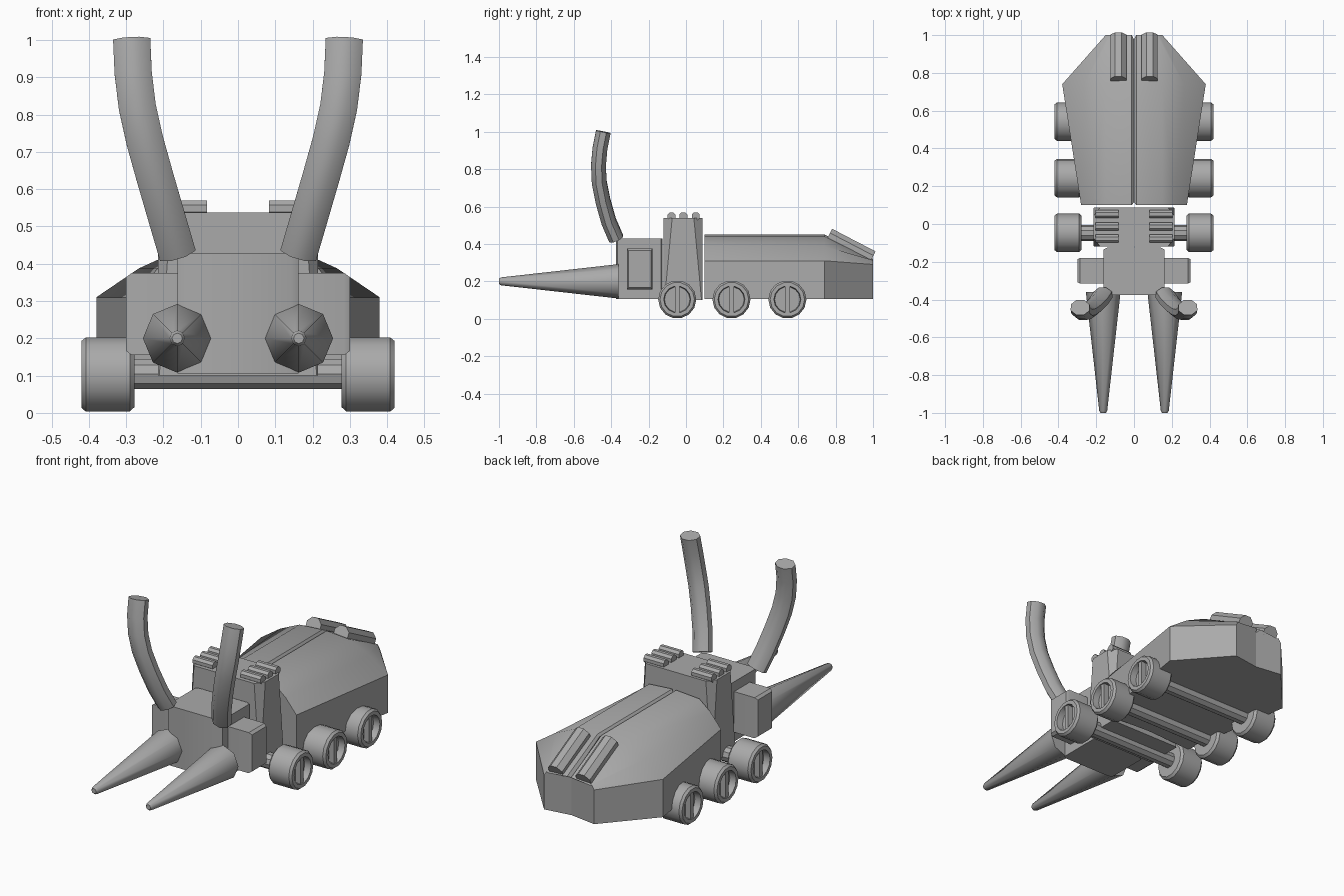
import bpy, bmesh, math
from mathutils import Vector

if "Cube" in bpy.data.objects:
    bpy.data.objects.remove(bpy.data.objects["Cube"])

grey = bpy.data.materials.new("plain grey")
grey.diffuse_color = (0.4, 0.4, 0.4, 1)
grey.use_nodes = True
grey.node_tree.nodes["Principled BSDF"].inputs["Base Color"].default_value = grey.diffuse_color


def add(name, rings, smooth=35):
    """Loft closed rings of equal length into a capped solid."""
    bm = bmesh.new()
    loops = [[bm.verts.new(p) for p in r] for r in rings]
    n = len(loops[0])
    for a, b in zip(loops, loops[1:]):
        for i in range(n):
            j = (i + 1) % n
            bm.faces.new((a[i], a[j], b[j], b[i]))
    bm.faces.new(loops[0])
    bm.faces.new(loops[-1])
    bmesh.ops.recalc_face_normals(bm, faces=bm.faces)
    me = bpy.data.meshes.new(name)
    bm.to_mesh(me)
    bm.free()
    me.materials.append(grey)
    ob = bpy.data.objects.new(name, me)
    bpy.context.collection.objects.link(ob)
    if smooth:
        bpy.ops.object.select_all(action='DESELECT')
        ob.select_set(True)
        bpy.context.view_layer.objects.active = ob
        bpy.ops.object.shade_smooth_by_angle(angle=math.radians(smooth))
    return ob


def ring(c, u, v, ru, rv, n, off=0.0):
    c, u, v = Vector(c), Vector(u), Vector(v)
    return [c + u * ru * math.cos(t) + v * rv * math.sin(t)
            for t in (2 * math.pi * i / n + off for i in range(n))]


def rod(name, x0, x1, y, z, r, n, rv=None, off=0.0):
    """Prism along x."""
    return add(name, [ring((x, y, z), (0, 1, 0), (0, 0, 1), r, rv or r, n, off)
                      for x in (x0, x1)])


def cut_rect(x, y, z, cx, cy, y0=0.0):
    """Horizontal rectangle with cut corners."""
    pts = [(x, -y + cy), (x, y - cy), (x - cx, y), (-x + cx, y),
           (-x, y - cy), (-x, -y + cy), (-x + cx, -y), (x - cx, -y)]
    return [(px, py + y0, z) for px, py in pts]


# Thorax: square at the bottom, cut corners at the top
add("thorax", [cut_rect(0.215, 0.103, 0.10, 0.004, 0.004, -0.016),
               cut_rect(0.215, 0.103, 0.538, 0.035, 0.045, -0.016)])

# Head
add("head", [cut_rect(0.162, 0.125, 0.105, 0.02, 0.01, -0.25),
             cut_rect(0.162, 0.125, 0.428, 0.02, 0.01, -0.25)])

for s, side in ((1, "right"), (-1, "left")):
    # Wing case: half sections from front to back, with a seam groove
    sections = [(0.10, 0.28, 0.31, 0.15, 0.45),
                (0.74, 0.38, 0.31, 0.15, 0.45),
                (1.00, 0.15, 0.29, 0.12, 0.32)]
    rings = []
    for y, w, zs, wt, zt in sections:
        g = 0.012
        yn = {0.10: 0.115, 1.00: 0.978}.get(y, y)
        rings.append([(0, yn, 0.105), (s * w, y, 0.105), (s * w, y, zs),
                      (s * (w + wt) / 2, y, (zs + zt) / 2 + 0.008),
                      (s * wt, y, zt - 0.01), (s * g, y, zt), (0, yn, zt - g)])
    add(side + "_wing_case", rings)

    # Exhaust tube lying on the rear slope
    d = Vector((0, 0.24, -0.125)).normalized()
    up = Vector((0, -d.z, d.y))
    a = Vector((s * 0.083, 0.762, 0.443))
    add(side + "_exhaust", [ring(a + d * t, (1, 0, 0), up, 0.046, 0.046, 8, math.pi / 8)
                            for t in (0, 0.262)])

    # Tapered mandible
    add(side + "_mandible", [ring((s * 0.163, y, 0.2), (1, 0, 0), (0, 0, 1), r, r, 8)
                             for y, r in ((-0.36, 0.092), (-0.99, 0.021), (-1.0, 0.014))],
        50)

    # Eye block
    eye = [(y, z) for y, z in ((-0.315, 0.155), (-0.18, 0.155), (-0.18, 0.375), (-0.315, 0.375))]
    add(side + "_eye", [[(s * x, -0.2475 + (y + 0.2475) * k, 0.265 + (z - 0.265) * k)
                         for y, z in eye]
                        for x, k in ((0.14, 1), (0.285, 1), (0.30, 0.9))], 30)

    # Curved horn swept along a bent path
    path = [Vector((s * x, y, z)) for x, y, z in
            ((0.163, -0.373, 0.428), (0.19, -0.413, 0.52), (0.222, -0.444, 0.63),
             (0.25, -0.464, 0.73), (0.27, -0.468, 0.82), (0.281, -0.46, 0.91),
             (0.285, -0.442, 1.0))]
    rings = []
    for i, p in enumerate(path):
        t = (path[min(i + 1, 6)] - path[max(i - 1, 0)]).normalized()
        u = Vector((0, 1, 0)).cross(t).normalized()
        rings.append(ring(p, u, t.cross(u), 0.054, 0.043, 8, math.pi / 8))
    add(side + "_horn", rings, 50)

    # Three raised bars on the thorax
    for k, y in enumerate((-0.078, -0.014, 0.052)):
        rod(f"{side}_top_bar_{k}", s * 0.083, s * 0.203, y, 0.548, 0.023, 8, off=math.pi / 8)

    # Wheels with a recessed hub and an upright bar
    for k, y in enumerate((-0.047, 0.243, 0.542)):
        prof = ((0.278, 0.09), (0.29, 0.102), (0.408, 0.102), (0.42, 0.092),
                (0.42, 0.072), (0.385, 0.068))
        add(f"{side}_wheel_{k}", [ring((s * x, y, 0.103), (0, 1, 0), (0, 0, 1), r, r, 14)
                                  for x, r in prof])
        rod(f"{side}_hub_bar_{k}", s * 0.38, s * 0.415, y, 0.103, 0.018, 4,
            rv=0.098, off=math.pi / 4)

# Axles
for k, y in enumerate((-0.047, 0.243, 0.542)):
    rod(f"axle_{k}", -0.285, 0.285, y, 0.104, 0.042, 10)
